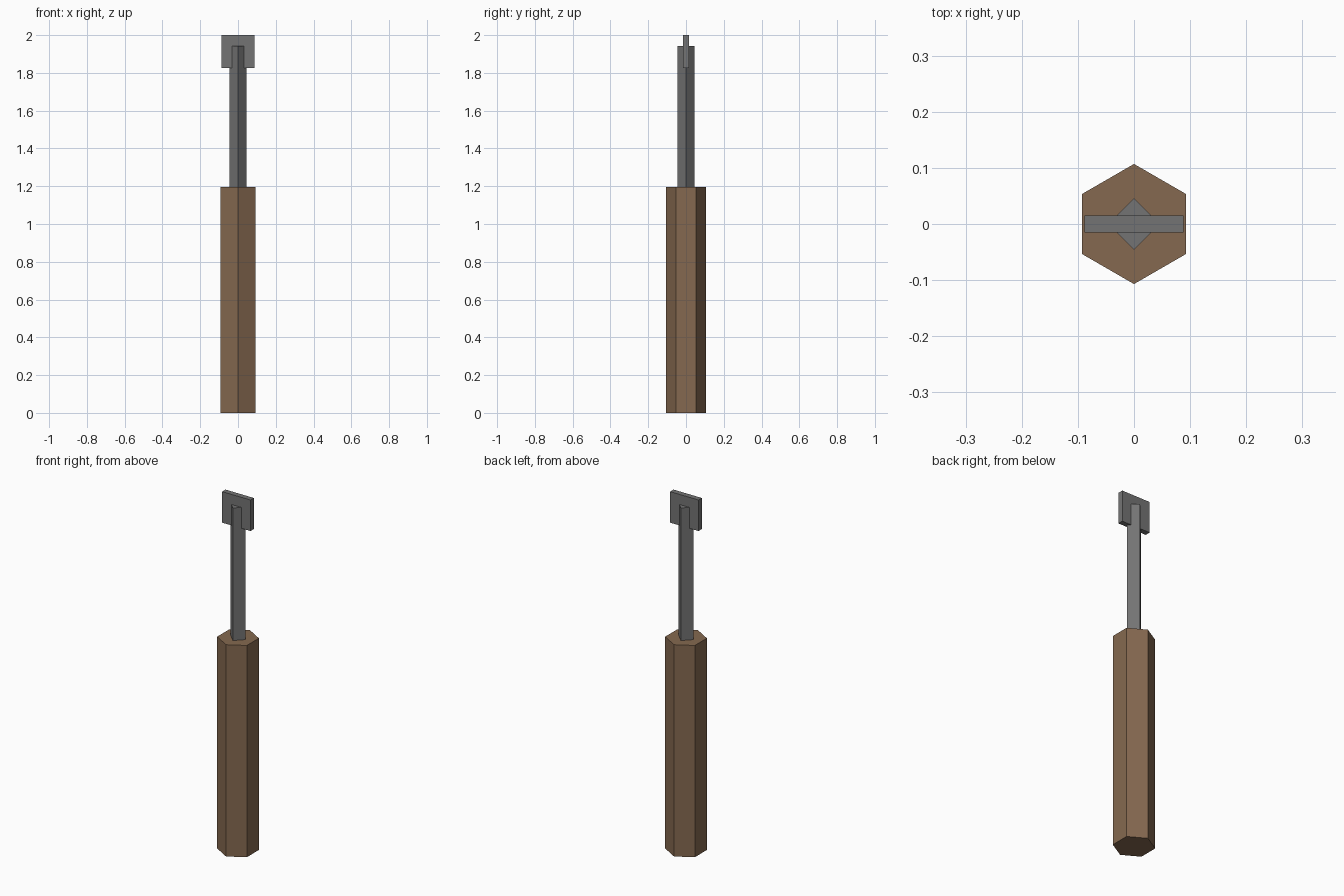
import bpy, bmesh, math

cube = bpy.data.objects.get("Cube")
if cube:
    bpy.data.objects.remove(cube, do_unlink=True)


def material(name, rgb):
    m = bpy.data.materials.new(name)
    m.use_nodes = True
    m.diffuse_color = (*rgb, 1)
    m.node_tree.nodes["Principled BSDF"].inputs["Base Color"].default_value = (*rgb, 1)
    return m


def prism(name, outline, z0, z1, mat):
    """Extrude a flat outline from z0 up to z1."""
    bm = bmesh.new()
    base = bm.faces.new([bm.verts.new((x, y, z0)) for x, y in outline])
    top = bmesh.ops.extrude_face_region(bm, geom=[base], use_keep_orig=True)["geom"]
    for v in top:
        if isinstance(v, bmesh.types.BMVert):
            v.co.z = z1
    bmesh.ops.recalc_face_normals(bm, faces=bm.faces[:])
    mesh = bpy.data.meshes.new(name)
    bm.to_mesh(mesh)
    bm.free()
    mesh.materials.append(mat)
    obj = bpy.data.objects.new(name, mesh)
    bpy.context.collection.objects.link(obj)
    return obj


def polygon(sides, radius):
    """Regular outline with one corner pointing to the back."""
    angles = [math.pi / 2 + math.tau * i / sides for i in range(sides)]
    return [(radius * math.cos(a), radius * math.sin(a)) for a in angles]


def rectangle(w, d):
    return [(-w / 2, -d / 2), (w / 2, -d / 2), (w / 2, d / 2), (-w / 2, d / 2)]


wood = material("brown wood", (0.235, 0.141, 0.08))
steel = material("grey steel", (0.175, 0.175, 0.175))

# Six-sided handle, square shaft set on its corner, flat blade at the tip
prism("handle", polygon(6, 0.107), 0, 1.195, wood)
prism("shaft", polygon(4, 0.046), 1.19, 1.943, steel)
prism("blade", rectangle(0.177, 0.03), 1.825, 2.0, steel)
